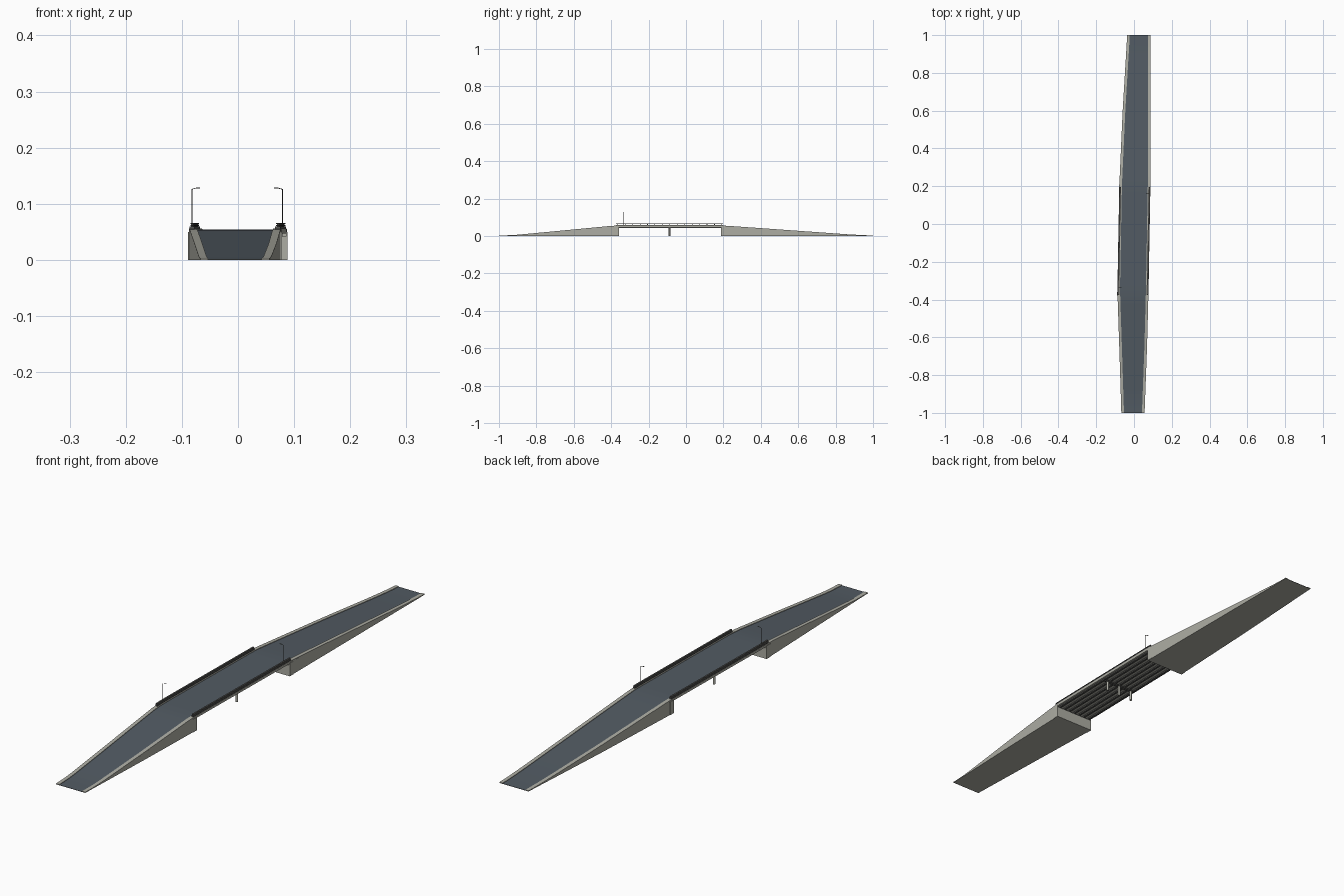
import bpy, bmesh, math
from mathutils import Vector

if "Cube" in bpy.data.objects:
    bpy.data.objects.remove(bpy.data.objects["Cube"])


def material(name, col):
    m = bpy.data.materials.new(name)
    m.diffuse_color = (*col, 1)
    m.use_nodes = True
    m.node_tree.nodes["Principled BSDF"].inputs["Base Color"].default_value = m.diffuse_color
    return m


ASPHALT = material("asphalt", (0.085, 0.105, 0.125))
CONCRETE = material("concrete", (0.42, 0.42, 0.37))
STEEL = material("dark_steel", (0.09, 0.09, 0.085))


def curve(pts):
    """Piecewise linear function of y, gently rounded at its knots."""
    def lin(y):
        y = min(max(y, pts[0][0]), pts[-1][0])
        for (a, u), (b, v) in zip(pts, pts[1:]):
            if y <= b:
                return u + (v - u) * (y - a) / (b - a)
        return pts[-1][1]
    return lambda y: (lin(y - 0.03) + 2 * lin(y) + lin(y + 0.03)) / 4


# Plan edges and height profile along the bridge
left = curve([(-1, -.067), (-.65, -.078), (-.35, -.088), (.2, -.078), (.6, -.06), (1, -.036)])
right = curve([(-1, .056), (-.65, .069), (-.35, .077), (.2, .087), (.6, .087), (1, .087)])
top = curve([(-1, .003), (-.93, .004), (-.8, .016), (-.38, .056), (.2, .056), (.85, .010), (.95, .004), (1, .003)])
KERB = .014
Y0, Y1 = -.365, .192          # abutment faces
PARTS = {}


def finish(name, bm, mat, smooth=False):
    bmesh.ops.recalc_face_normals(bm, faces=bm.faces)
    me = bpy.data.meshes.new(name)
    bm.to_mesh(me)
    bm.free()
    ob = bpy.data.objects.new(name, me)
    me.materials.append(mat)
    bpy.context.collection.objects.link(ob)
    if smooth:
        bpy.ops.object.select_all(action='DESELECT')
        ob.select_set(True)
        bpy.context.view_layer.objects.active = ob
        bpy.ops.object.shade_smooth_by_angle()
    return ob


def sweep(name, ya, yb, xa, xb, lo, hi, mat, n=28):
    """Solid rectangular section following the bridge line."""
    bm = bmesh.new()
    rings = []
    for i in range(n + 1):
        y = ya + (yb - ya) * i / n
        rings.append([bm.verts.new((x, y, z)) for x, z in
                      ((xa(y), lo(y)), (xb(y), lo(y)), (xb(y), hi(y)), (xa(y), hi(y)))])
    for r, s in zip(rings, rings[1:]):
        for k in range(4):
            bm.faces.new((r[k], r[(k + 1) % 4], s[(k + 1) % 4], s[k]))
    bm.faces.new(rings[0])
    bm.faces.new(rings[-1])
    return finish(name, bm, mat, True)


def box(name, x0, x1, y0, y1, z0, z1, mat):
    return sweep(name, y0, y1, lambda y: x0, lambda y: x1, lambda y: z0, lambda y: z1, mat, 1)


def rod(name, a, b, r, mat, seg=12):
    a, b = Vector(a), Vector(b)
    bm = bmesh.new()
    bmesh.ops.create_cone(bm, cap_ends=True, segments=seg, radius1=r, radius2=r, depth=(b - a).length)
    bm.transform((b - a).to_track_quat('Z', 'Y').to_matrix().to_4x4())
    bmesh.ops.translate(bm, verts=bm.verts, vec=(a + b) / 2)
    return finish(name, bm, mat, True)


def off(f, d):
    return lambda y: f(y) + d


# Approach ramps: solid tapering embankments with retaining walls
for nm, a, b in (("front_ramp", -1, Y0), ("back_ramp", Y1, 1)):
    sweep(nm, a, b, left, right, lambda y: 0, off(top, -.0028), CONCRETE)

# Bridge deck slab
sweep("deck_slab", Y0, Y1, left, right, lambda y: .047, lambda y: .0532, CONCRETE, 12)

# Road surface and raised kerbs over the whole length
sweep("road_surface", -1, 1, off(left, KERB), off(right, -KERB),
      off(top, -.0028), off(top, -.002), ASPHALT, 60)
sweep("left_kerb", -1, 1, left, off(left, KERB), off(top, -.0028), top, CONCRETE, 60)
sweep("right_kerb", -1, 1, off(right, -KERB), right, off(top, -.0028), top, CONCRETE, 60)

# Girders under the deck
for i in range(7):
    t = .07 + .86 * i / 6
    c = lambda y, t=t: left(y) + t * (right(y) - left(y))
    sweep(f"girder_{i}", Y0, Y1, off(c, -.004), off(c, .004),
          lambda y: .042, lambda y: .047, STEEL, 8)

# Abutments with bearing shelf and side cheeks
for nm, y, s in (("front", Y0, 1), ("back", Y1, -1)):
    a, b = sorted((y - s * .016, y + s * .006))
    box(nm + "_abutment", left(y), right(y), a, b, 0, .042, CONCRETE)
    for side, x in (("left", left(y)), ("right", right(y))):
        box(f"{nm}_{side}_cheek", x - .0015, x + .0015, a, b, 0, .05, CONCRETE)

# Central pier: three columns and a cap beam
for i in (-1, 0, 1):
    rod(f"pier_column_{i + 2}", (i * .057, -.088, 0), (i * .057, -.088, .042), .0045, CONCRETE, 16)
box("pier_cap", -.068, .068, -.094, -.082, .038, .043, STEEL)

# Parapets: low wall, posts and two rails on each side of the deck
for side, edge, s in (("left", left, 1), ("right", right, -1)):
    lo, hi = sorted((.001 * s, .010 * s))
    sweep(side + "_parapet", Y0 - .01, Y1 + .005, off(edge, lo), off(edge, hi),
          lambda y: .055, lambda y: .0595, STEEL, 12)
    mid = off(edge, .0055 * s)
    for z in (.0615, .0648):
        sweep(f"{side}_rail_{z}", Y0 - .01, Y1 + .005, off(mid, -.003), off(mid, .003),
              lambda y, z=z: z - .0008, lambda y, z=z: z + .0008, STEEL, 12)
    for i in range(15):
        y = Y0 + (Y1 - Y0) * i / 14
        box(f"{side}_post_{i}", mid(y) - .002, mid(y) + .002, y - .0015, y + .0015, .059, .065, STEEL)

# Street lamps: pole, angled arm and lamp head
for nm, x, y, s in (("left", -.082, -.335, 1), ("right", .079, .16, -1)):
    rod(nm + "_lamp_pole", (x, y, .055), (x, y, .126), .0009, STEEL, 8)
    rod(nm + "_lamp_arm", (x, y, .126), (x + s * .008, y, .128), .0006, STEEL, 8)
    h = sorted((x + s * .007, x + s * .0145))
    box(nm + "_lamp_head", h[0], h[1], y - .0012, y + .0012, .1275, .129, STEEL)
